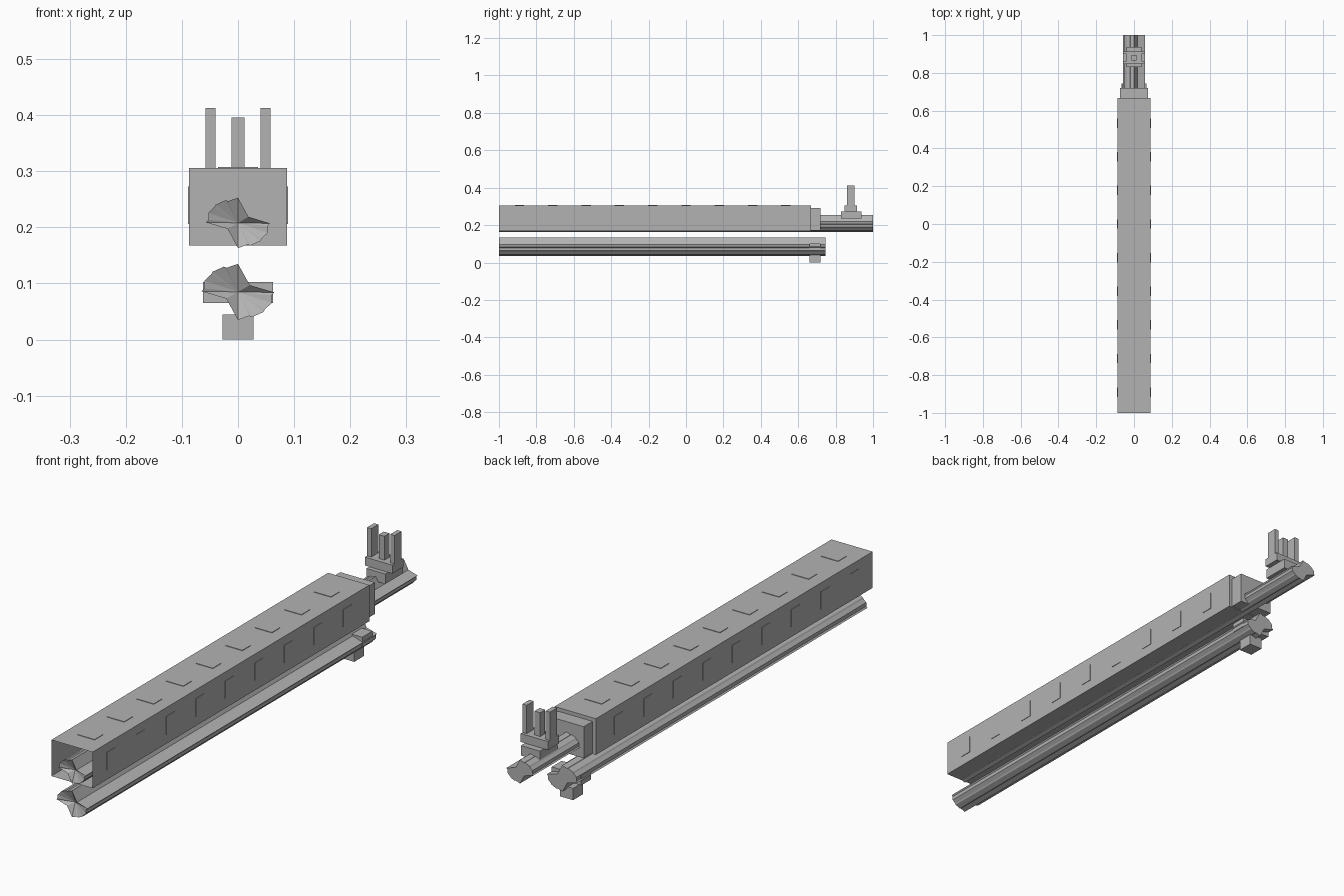
import bpy, bmesh
from mathutils import Vector

if "Cube" in bpy.data.objects:
    bpy.data.objects.remove(bpy.data.objects["Cube"])

grey = bpy.data.materials.new("plain_grey")
grey.diffuse_color = (0.45, 0.45, 0.45, 1)
grey.use_nodes = True
grey.node_tree.nodes["Principled BSDF"].inputs["Base Color"].default_value = grey.diffuse_color


def finish(name, bm, recalc=True):
    if recalc:
        bmesh.ops.recalc_face_normals(bm, faces=bm.faces)
    me = bpy.data.meshes.new(name)
    bm.to_mesh(me)
    bm.free()
    me.materials.append(grey)
    ob = bpy.data.objects.new(name, me)
    bpy.context.collection.objects.link(ob)
    return ob


def add_box(bm, x, y, z):
    vs = bmesh.ops.create_cube(bm, size=1)["verts"]
    for v in vs:
        v.co = Vector([(r[0] + r[1]) / 2 + c * (r[1] - r[0]) for r, c in zip((x, y, z), v.co)])
    return vs


def box(name, x, y, z):
    bm = bmesh.new()
    add_box(bm, x, y, z)
    return finish(name, bm)


# Ribbed tube section: one half, turned 180 degrees for the other half
half = [(0, .050), (-.020, .043), (-.025, .045), (-.045, .036), (-.048, .031),
        (-.060, .020), (-.060, .006), (-.065, .001), (-.021, -.012)]
section = half + [(-x, -z) for x, z in half]


def tube(name, zc, y0, y1, sx, sz):
    bm = bmesh.new()
    front = [bm.verts.new((x * sx, y0, zc + z * sz)) for x, z in section]
    back = [bm.verts.new((x * sx, y1, zc + z * sz)) for x, z in section]
    hub = bm.verts.new((0, y0 + .02, zc))      # dished front end
    n = len(section)
    for i in range(n):
        j = (i + 1) % n
        bm.faces.new((front[i], front[j], back[j], back[i]))
        bm.faces.new((front[j], front[i], hub))
    bm.faces.new(back)
    return finish(name, bm)


tube("upper_tube", .208, -1, 1, .88, .9)
tube("lower_tube", .085, -1, .745, 1, 1)

# Square sleeve, open at the front
bm = bmesh.new()
add_box(bm, (-.087, .087), (-1, .667), (.168, .306))
bmesh.ops.recalc_face_normals(bm, faces=bm.faces)
bmesh.ops.delete(bm, geom=[f for f in bm.faces if f.normal.y < -.9], context='FACES')
finish("sleeve", bm, False)

# Raised panels in rows along the sleeve top and sides
bm = bmesh.new()
for i in range(9):
    y = -.89 + i * .178
    add_box(bm, (-.036, .036), (y - .025, y + .025), (.305, .308))
    for s in (-1, 1):
        add_box(bm, sorted((s * .086, s * .089)), (y - .025, y + .025), (.206, .273))
finish("sleeve_panels", bm)

# Rear collar and the clamp on the lower tube
box("sleeve_collar", (-.073, .073), (.667, .72), (.172, .292))
box("clamp_bar", (-.062, .062), (.66, .72), (.065, .103))
box("clamp_foot", (-.028, .028), (.66, .72), (0, .045))
box("clamp_core", (-.006, .014), (.662, .718), (.04, .075))

# Sight: base, slab and three posts
box("sight_base", (-.04, .04), (.83, .937), (.235, .273))
box("sight_slab", (-.058, .058), (.847, .913), (.273, .305))
box("sight_centre_post", (-.012, .012), (.865, .895), (.305, .396))
for s, side in ((-1, "left"), (1, "right")):
    box("sight_%s_post" % side, sorted((s * .04, s * .058)), (.86, .902), (.305, .413))
